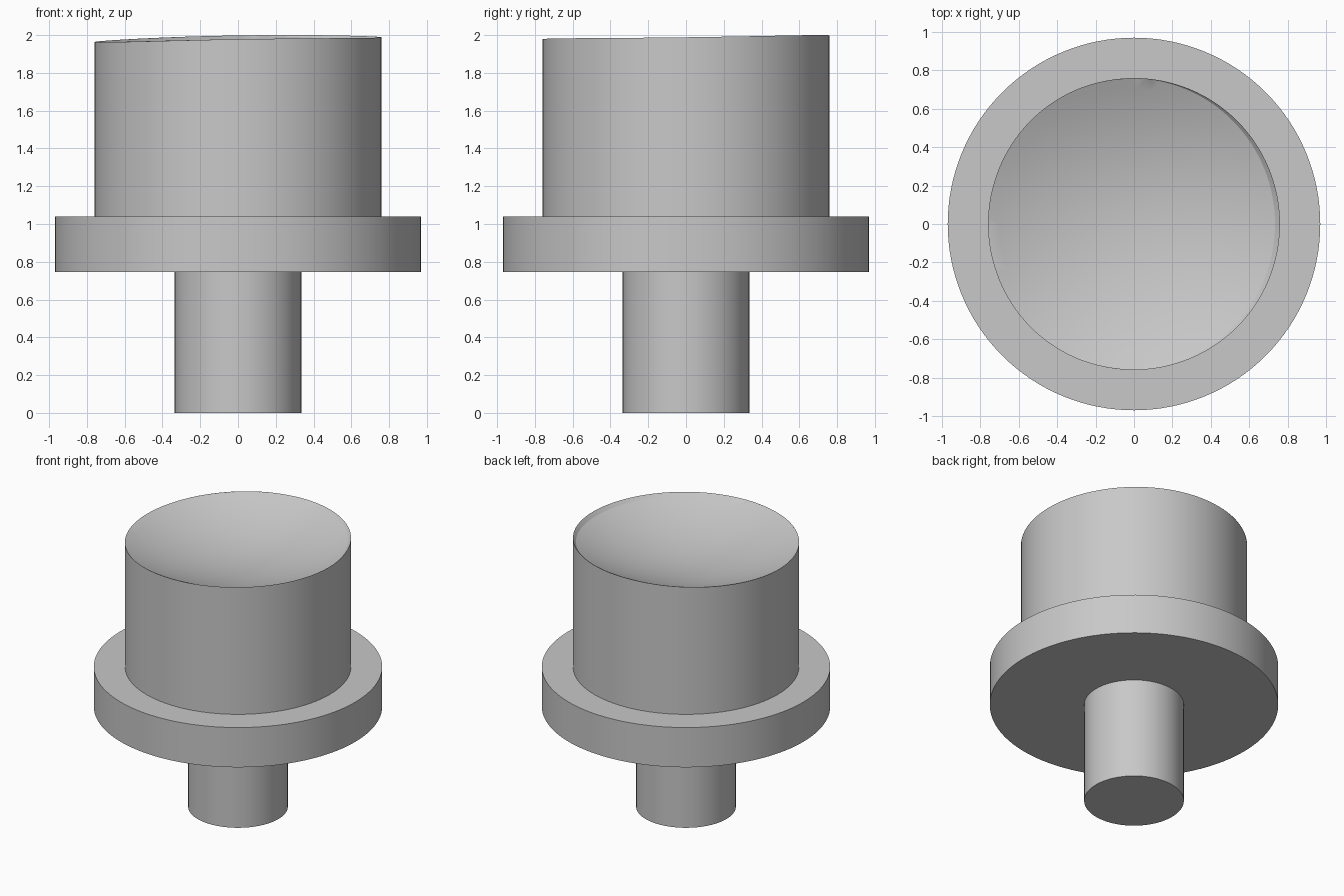
import bpy, bmesh
from math import sin, cos, pi, radians

SEGMENTS = 128

cube = bpy.data.objects.get("Cube")
if cube:
    bpy.data.objects.remove(cube, do_unlink=True)

grey = bpy.data.materials.new("plain_grey")
grey.use_nodes = True
colour = (0.58, 0.58, 0.58, 1)
grey.diffuse_color = colour
grey.node_tree.nodes["Principled BSDF"].inputs["Base Color"].default_value = colour


def finish(name, bm):
    """Turn a bmesh into a grey, smooth-shaded object."""
    bmesh.ops.recalc_face_normals(bm, faces=bm.faces)
    mesh = bpy.data.meshes.new(name)
    bm.to_mesh(mesh)
    bm.free()
    mesh.materials.append(grey)
    obj = bpy.data.objects.new(name, mesh)
    bpy.context.collection.objects.link(obj)
    bpy.ops.object.select_all(action="DESELECT")
    obj.select_set(True)
    bpy.context.view_layer.objects.active = obj
    bpy.ops.object.shade_smooth_by_angle(angle=radians(20))


def disc(name, radius, bottom, top):
    bm = bmesh.new()
    bmesh.ops.create_cone(bm, cap_ends=True, segments=SEGMENTS, radius1=radius,
                          radius2=radius, depth=top - bottom)
    bmesh.ops.translate(bm, verts=bm.verts, vec=(0, 0, (top + bottom) / 2))
    finish(name, bm)


def rim_height(a):
    """The rim of the head is slightly tilted and uneven."""
    return 1.982 + 0.0125 * cos(a) + 0.01 * sin(a) - 0.006 * cos(2 * a)


# Stem and flange
disc("stem", 0.335, 0, 0.75)
disc("flange", 0.97, 0.745, 1.04)

# Head: outer wall, thin bevel on the left edge, and a shallow dish
RADIUS, DEPTH, STEPS = 0.76, 0.15, 14
bm = bmesh.new()
angles = [2 * pi * i / SEGMENTS for i in range(SEGMENTS)]


def ring(point):
    return [bm.verts.new(point(a)) for a in angles]


rings = [
    ring(lambda a: (RADIUS * cos(a), RADIUS * sin(a), 1.035)),
    ring(lambda a: (RADIUS * cos(a), RADIUS * sin(a), rim_height(a))),
]
for step in range(STEPS):
    t = 1 - step / STEPS

    def dish_point(a):
        edge = rim_height(a) - 0.025 * max(0, cos(a))
        floor = 1.97 - DEPTH
        return (-0.0125 * t + 0.747 * t * cos(a), 0.758 * t * sin(a),
                floor + (edge - floor) * t * t)

    rings.append(ring(dish_point))

for low, high in zip(rings, rings[1:]):
    for i in range(SEGMENTS):
        j = (i + 1) % SEGMENTS
        bm.faces.new((low[i], low[j], high[j], high[i]))

pole = bm.verts.new((0, 0, 1.97 - DEPTH))
for i in range(SEGMENTS):
    bm.faces.new((rings[-1][i], rings[-1][(i + 1) % SEGMENTS], pole))
bm.faces.new(rings[0])
finish("dished_head", bm)
